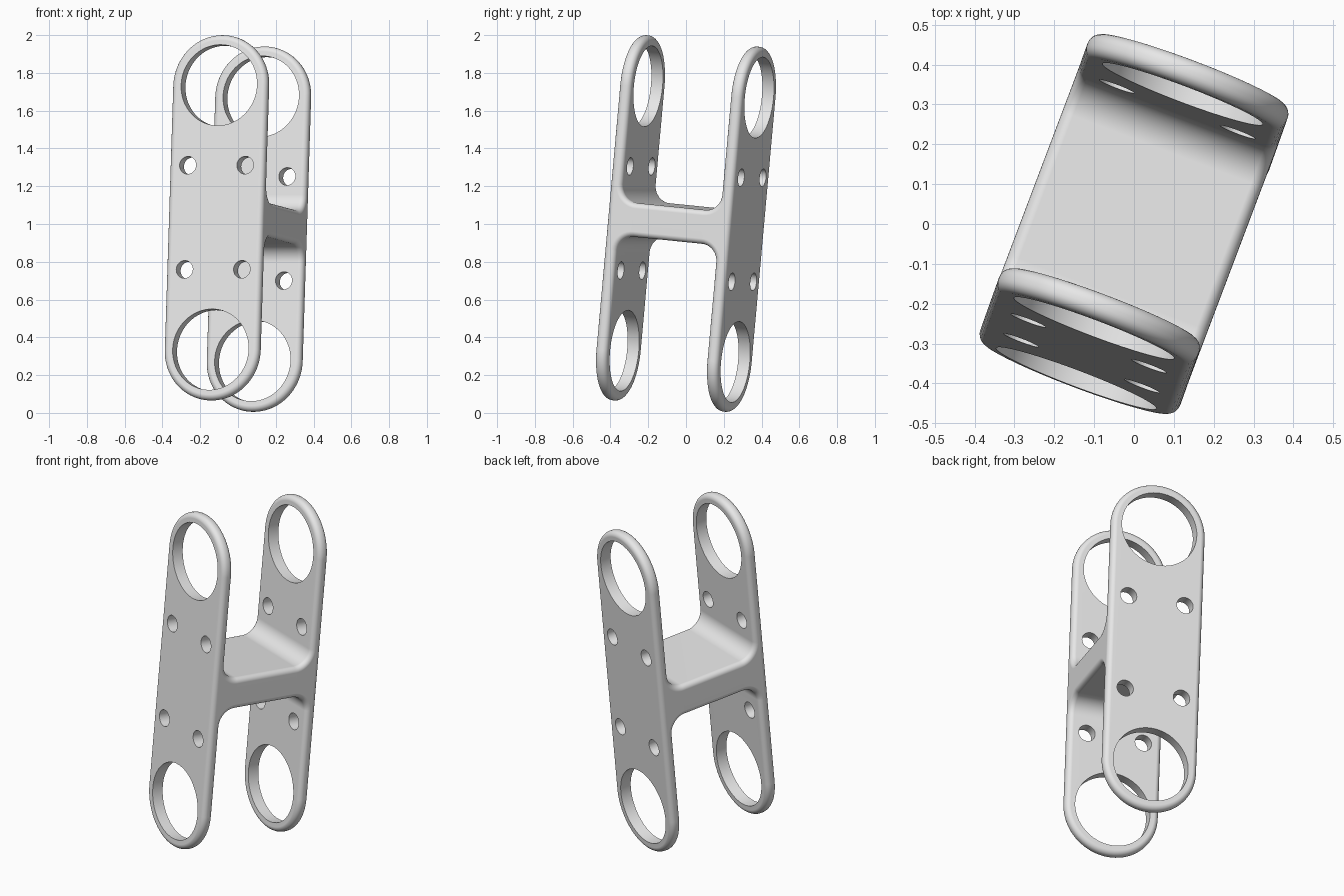
import bpy, bmesh
from math import sin, cos, pi
from mathutils import Matrix, Vector

old = bpy.data.objects.get("Cube")
if old:
    bpy.data.objects.remove(old, do_unlink=True)

# Main dimensions, in the bracket's own axes (x width, y across, z length)
R = 0.268          # plate half width and end radius
CZ = 0.703         # end centre height
T = 0.033          # half plate thickness
D = 0.3155         # plate centre distance from the middle
WEB = 0.09         # half web thickness
FILLET = 0.09      # inside corner radius
EDGE = 0.029       # rounded outer edge radius
OUT, INN = D + T, D - T


def arc(cx, cz, r, a0, a1, n):
    return [(cx + r * cos(a0 + (a1 - a0) * i / n), cz + r * sin(a0 + (a1 - a0) * i / n))
            for i in range(n + 1)]


def prism(name, points, vec):
    """Extrude a closed outline along vec, centred on the outline's plane."""
    bm = bmesh.new()
    vec = Vector(vec)
    face = bm.faces.new([bm.verts.new(Vector(p) - vec / 2) for p in points])
    made = bmesh.ops.extrude_face_region(bm, geom=[face])["geom"]
    bmesh.ops.translate(bm, vec=vec, verts=[g for g in made if isinstance(g, bmesh.types.BMVert)])
    bmesh.ops.recalc_face_normals(bm, faces=bm.faces[:])
    mesh = bpy.data.meshes.new(name)
    bm.to_mesh(mesh)
    bm.free()
    ob = bpy.data.objects.new(name, mesh)
    bpy.context.scene.collection.objects.link(ob)
    return ob


def apply(ob, kind, **settings):
    mod = ob.modifiers.new(kind.title(), kind)
    for key, value in settings.items():
        setattr(mod, key, value)
    bpy.context.view_layer.objects.active = ob
    bpy.ops.object.modifier_apply(modifier=mod.name)


def cut(ob, cutter, operation):
    cutter.hide_render = True
    apply(ob, "BOOLEAN", operation=operation, object=cutter, solver="EXACT")
    bpy.data.objects.remove(cutter, do_unlink=True)


# H-shaped section: two plates joined by a filleted web
corner = arc(INN - FILLET, WEB + FILLET, FILLET, -pi / 2, 0, 10)
quarter = corner + [(INN, 1.1), (OUT, 1.1)]
right = quarter + [(y, -z) for y, z in reversed(quarter)]
section = right + [(-y, -z) for y, z in right]
bracket = prism("bracket", [(0, y, z) for y, z in section], (2 * R + 0.2, 0, 0))

# Trim to the long outline with round ends
outline = arc(0, CZ, R, 0, pi, 40) + arc(0, -CZ, R, pi, 2 * pi, 40)
cut(bracket, prism("outline_trim", [(x, 0, z) for x, z in outline], (0, 2, 0)), "INTERSECT")

# Round the outer edges
apply(bracket, "BEVEL", width=EDGE, segments=6, limit_method="ANGLE",
      angle_limit=0.9, use_clamp_overlap=False)

# Large end openings and small bolt holes, through both plates
holes = [(0, s * CZ, 0.215, 64) for s in (-1, 1)]
holes += [(sx * 0.162, sz * 0.277, 0.047, 32) for sx in (-1, 1) for sz in (-1, 1)]
for x, z, r, n in holes:
    ring = arc(x, z, r, 0, 2 * pi, n)[:-1]
    cut(bracket, prism("hole_cutter", [(px, 0, pz) for px, pz in ring], (0, 2, 0)), "DIFFERENCE")

# Tilt into place
across = Vector((0.352, 0.931, -0.095)).normalized()
length = Vector((0.032, 0.09, 0.995))
length = (length - across * length.dot(across)).normalized()
width = across.cross(length)
turn = Matrix((width, across, length)).transposed().to_4x4()
bracket.data.transform(Matrix.Translation((0, 0, 1.0025)) @ turn)

# Plain grey finish
grey = bpy.data.materials.new("light_grey")
grey.use_nodes = True
colour = (0.8, 0.8, 0.8, 1)
grey.diffuse_color = colour
grey.node_tree.nodes["Principled BSDF"].inputs["Base Color"].default_value = colour
bracket.data.materials.clear()
bracket.data.materials.append(grey)

# Smooth shading with crisp hole rims
bpy.ops.object.select_all(action="DESELECT")
bracket.select_set(True)
bpy.context.view_layer.objects.active = bracket
bpy.ops.object.shade_smooth_by_angle(angle=0.6)
weighted = bracket.modifiers.new("Even Shading", "WEIGHTED_NORMAL")
weighted.keep_sharp = True
